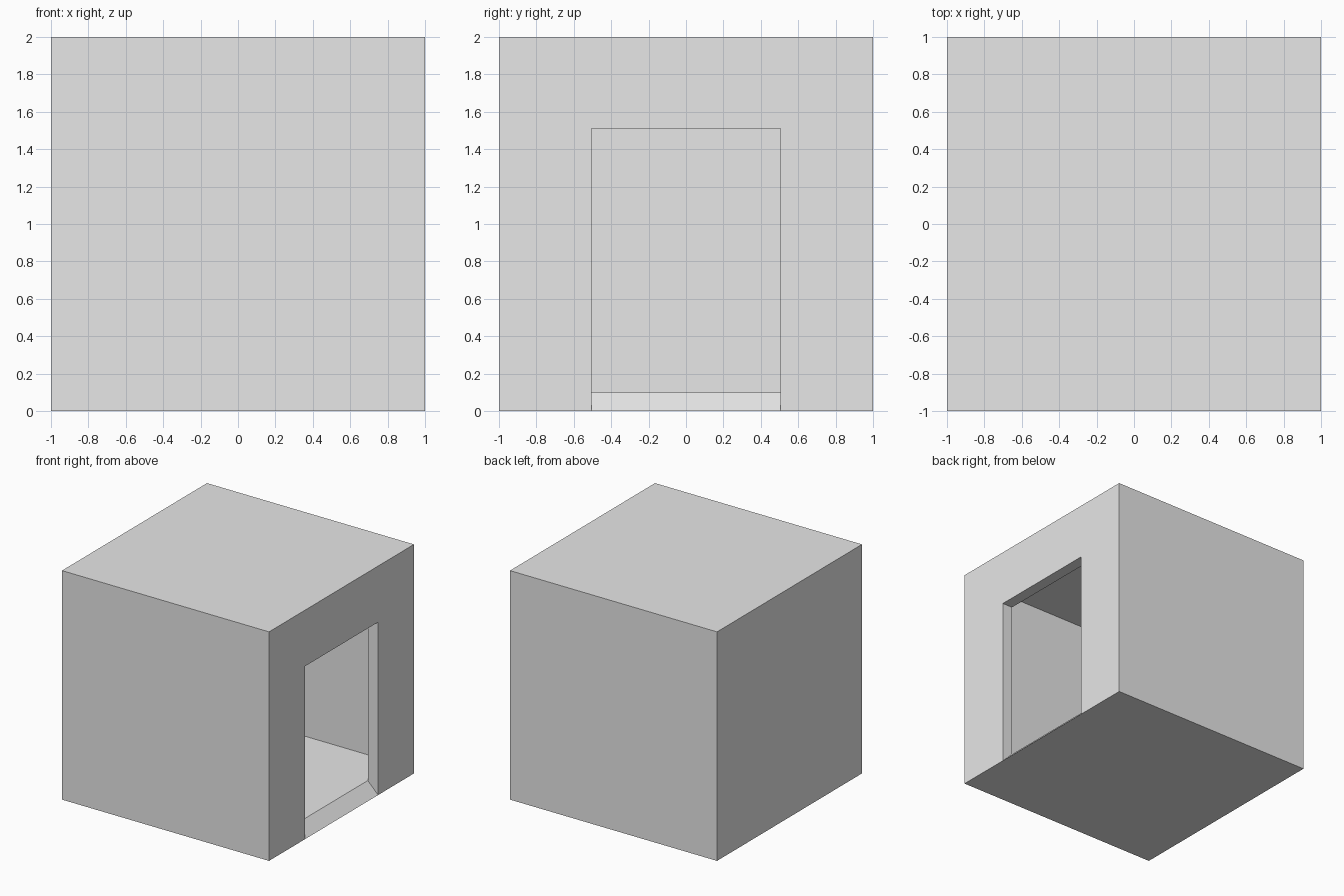
import bpy
import bmesh

# Remove the default cube only
default = bpy.data.objects.get("Cube")
if default:
    bpy.data.objects.remove(default, do_unlink=True)

WALL = 0.1          # thickness of walls, floor and roof
DOOR_HALF = 0.505   # half the doorway width
DOOR_TOP = 1.51

# Plain grey material
grey = bpy.data.materials.new("plain grey")
grey.use_nodes = True
colour = (0.8, 0.8, 0.8, 1.0)
grey.diffuse_color = colour
grey.node_tree.nodes["Principled BSDF"].inputs["Base Color"].default_value = colour


def room_skin(bm, inset):
    """One skin of the room with a doorway in its +x wall; returns doorway corners."""
    half, low, high = 1 - inset, inset, 2 - inset

    def vert(x, y, z):
        return bm.verts.new((x, y, z))

    # Doorway wall: an arch-shaped outline around the opening
    door = [vert(half, y, z) for y, z in (
        (-DOOR_HALF, low), (-DOOR_HALF, DOOR_TOP),
        (DOOR_HALF, DOOR_TOP), (DOOR_HALF, low))]
    corners = ((-half, low), (half, low), (half, high), (-half, high))
    near = [vert(half, y, z) for y, z in corners]
    far = [vert(-half, y, z) for y, z in corners]
    bm.faces.new([near[0], *door, near[1], near[2], near[3]])

    # Floor, split along the threshold, then walls, roof and far wall
    bm.faces.new([near[0], door[0], door[3], near[1], far[1], far[0]])
    for i in range(1, 4):
        j = (i + 1) % 4
        bm.faces.new([near[i], near[j], far[j], far[i]])
    bm.faces.new(far)
    return door


bm = bmesh.new()
outer = room_skin(bm, 0)
inner = room_skin(bm, WALL)

# Jambs, lintel and sloping threshold join the two skins
for i in range(4):
    j = (i + 1) % 4
    bm.faces.new([outer[i], outer[j], inner[j], inner[i]])
bmesh.ops.recalc_face_normals(bm, faces=bm.faces)

mesh = bpy.data.meshes.new("room_shell")
bm.to_mesh(mesh)
bm.free()
mesh.materials.append(grey)
room = bpy.data.objects.new("room_shell", mesh)
bpy.context.collection.objects.link(room)
